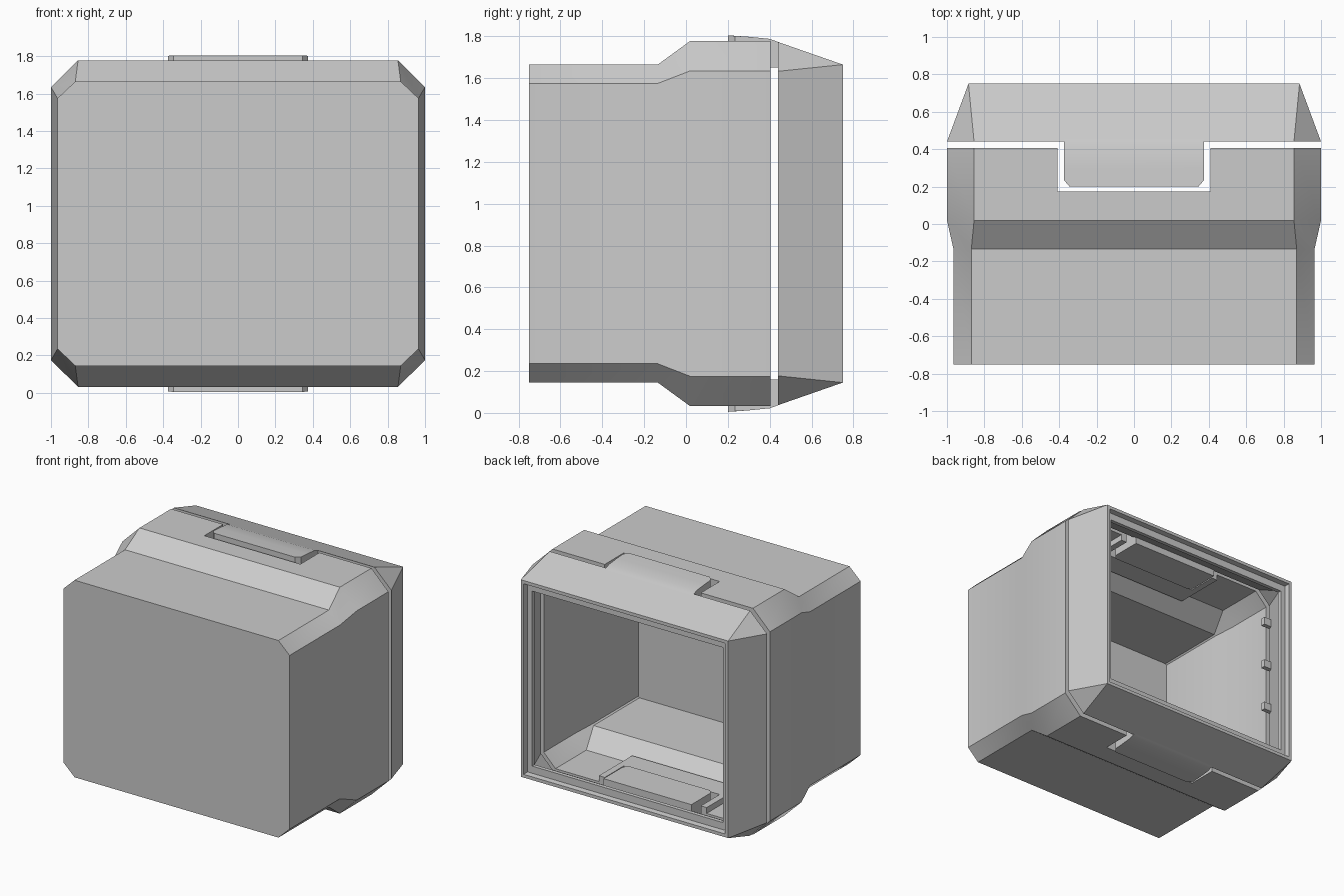
import bpy
import bmesh

cube = bpy.data.objects.get("Cube")
if cube:
    bpy.data.objects.remove(cube, do_unlink=True)

CZ = 0.905  # height of the case's centre line

grey = bpy.data.materials.new("plain grey")
grey.use_nodes = True
grey.diffuse_color = (0.6, 0.6, 0.6, 1)
grey.node_tree.nodes["Principled BSDF"].inputs["Base Color"].default_value = (0.6, 0.6, 0.6, 1)


def section(y, hx, hz, cx=0, cz=0):
    """Rectangle with cut corners, standing across y."""
    quarter = [(hx, hz - cz), (hx - cx, hz)]
    pts = quarter + [(-x, z) for x, z in reversed(quarter)]
    pts += [(-x, -z) for x, z in quarter]
    pts += [(x, -z) for x, z in reversed(quarter)]
    return [(x, y, CZ + z) for x, z in pts]


def loft(name, loops, ring=False):
    """Skin a row of matching loops; cap the ends or join them into a ring."""
    bm = bmesh.new()
    rows = [[bm.verts.new(p) for p in loop] for loop in loops]
    pairs = list(zip(rows, rows[1:]))
    if ring:
        pairs.append((rows[-1], rows[0]))
    else:
        bm.faces.new(rows[0])
        bm.faces.new(rows[-1])
    for a, b in pairs:
        for i in range(len(a)):
            j = (i + 1) % len(a)
            bm.faces.new((a[i], a[j], b[j], b[i]))
    bmesh.ops.remove_doubles(bm, verts=bm.verts, dist=0.0005)
    bmesh.ops.recalc_face_normals(bm, faces=bm.faces)
    mesh = bpy.data.meshes.new(name)
    bm.to_mesh(mesh)
    bm.free()
    mesh.materials.append(grey)
    obj = bpy.data.objects.new(name, mesh)
    bpy.context.collection.objects.link(obj)
    return obj


def box(name, xs, ys, zs):
    def quad(y):
        return [(xs[i], y, zs[j]) for i, j in ((0, 0), (1, 0), (1, 1), (0, 1))]
    return loft(name, [quad(ys[0]), quad(ys[1])])


def combine(obj, other, operation):
    """Apply a boolean and discard the helper solid."""
    mod = obj.modifiers.new("cut", "BOOLEAN")
    mod.operation = operation
    mod.solver = "EXACT"
    mod.object = other
    graph = bpy.context.evaluated_depsgraph_get()
    obj.data = bpy.data.meshes.new_from_object(obj.evaluated_get(graph))
    obj.modifiers.clear()
    bpy.data.objects.remove(other, do_unlink=True)


# Main shell: closed front, flared middle, hollow towards the back
shell = loft("main_shell", [
    section(-0.75, 0.965, 0.76, 0.095, 0.09),
    section(-0.135, 0.965, 0.76, 0.095, 0.09),
    section(0.02, 1.0, 0.873, 0.145, 0.143),
    section(0.405, 1.0, 0.873, 0.145, 0.143),
    section(0.405, 0.93, 0.815, 0.1, 0.1),
    section(0.03, 0.93, 0.815, 0.1, 0.1),
    section(-0.13, 0.89, 0.70, 0.01, 0.01),
    section(-0.69, 0.89, 0.70, 0.01, 0.01)])

# Thickened pads inside the shell, then the latch notches cut through them
for s in (1, -1):
    pad = box("pad", (-0.46, 0.46), (0.0, 0.405), (CZ + s * 0.77, CZ + s * 0.84))
    combine(shell, pad, "UNION")
for s in (1, -1):
    notch = box("notch", (-0.41, 0.41), (0.175, 0.6), (CZ + s * 0.65, CZ + s * 1.1))
    combine(shell, notch, "DIFFERENCE")

# Back bezel: tapering frame with a thin rim and a recessed ledge
bezel = loft("back_bezel", [
    section(0.44, 1.0, 0.868, 0.145, 0.14),
    section(0.75, 0.885, 0.76),
    section(0.75, 0.86, 0.735),
    section(0.71, 0.855, 0.73),
    section(0.71, 0.815, 0.675),
    section(0.68, 0.815, 0.675),
    section(0.66, 0.845, 0.71),
    section(0.44, 0.93, 0.81, 0.1, 0.1)], ring=True)


# Latch tabs reaching forward from the bezel into the shell's notches
def tab_section(x, front, s):
    profile = [(front, 0.745), (front, 0.9 if front < 0.22 else 0.897), (0.3, 0.893),
               (0.4, 0.883), (0.44, 0.8685), (0.47, 0.857), (0.47, 0.745)]
    return [(x, y, CZ + s * z) for y, z in profile]


parts = [shell, bezel]
for side, s in (("top", 1), ("bottom", -1)):
    parts.append(loft(side + "_latch_tab", [
        tab_section(x, y, s) for x, y in
        ((-0.375, 0.235), (-0.345, 0.2), (0.345, 0.2), (0.375, 0.235))]))

# Small clips on the inner side of the bezel
for i in range(4):
    z = CZ + (i - 1.5) * 0.36
    parts.append(box("bezel_clip_%d" % (i + 1), (-0.945, -0.85), (0.445, 0.48), (z - 0.03, z + 0.03)))

bpy.ops.object.select_all(action="DESELECT")
for obj in parts:
    obj.select_set(True)
bpy.context.view_layer.objects.active = shell
bpy.ops.object.shade_smooth_by_angle(angle=0.5)
